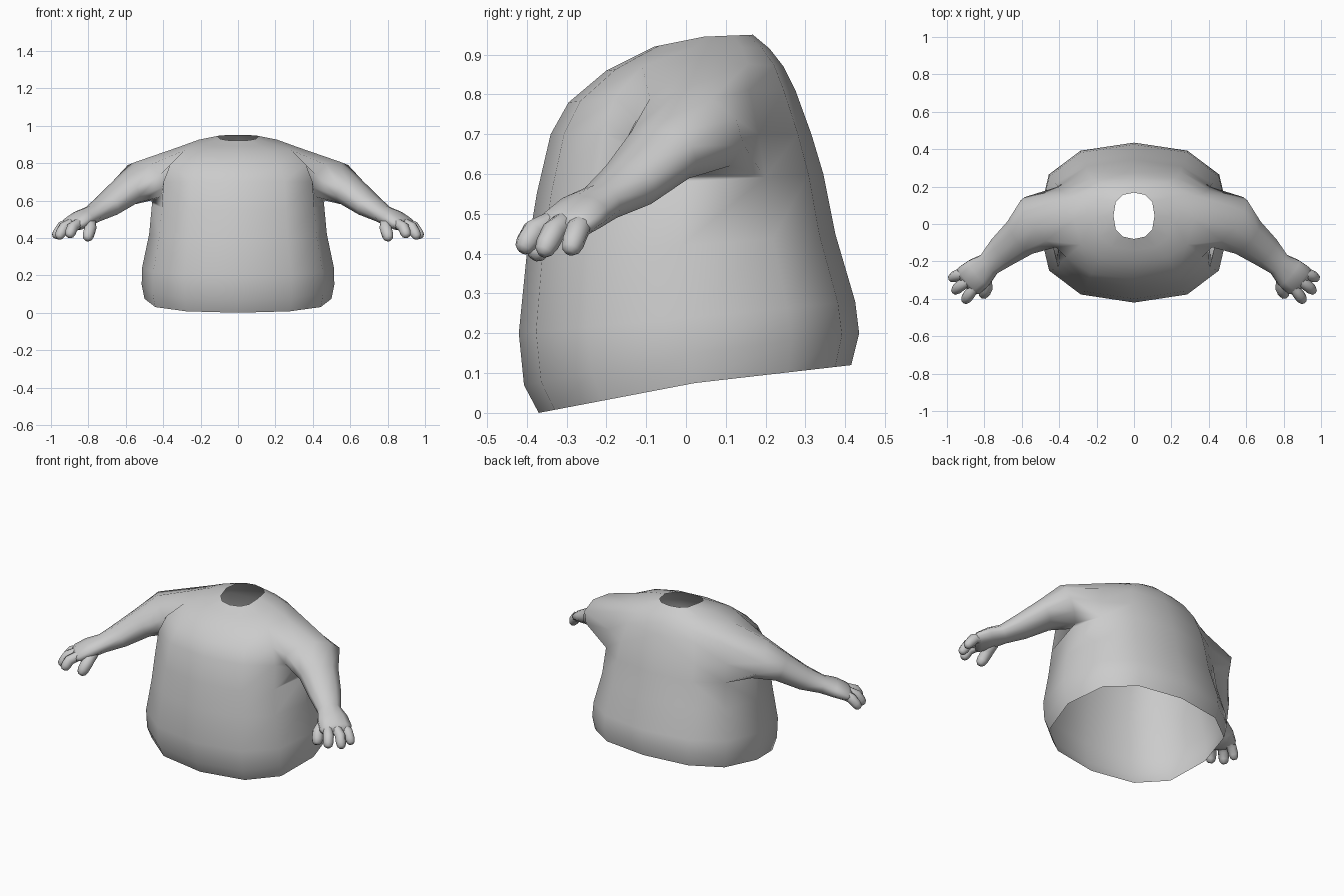
import bpy, bmesh, math
from mathutils import Vector

if "Cube" in bpy.data.objects:
    bpy.data.objects.remove(bpy.data.objects["Cube"])


def spow(v, p):
    return math.copysign(abs(v) ** p, v) if abs(v) > 1e-6 else 0.0


def tube(bm, path, sides):
    """Rings along a path of (x, y, z, half width, half height)."""
    pts = [Vector(p[:3]) for p in path]
    rings = []
    for i, p in enumerate(path):
        d = (pts[min(i + 1, len(pts) - 1)] - pts[max(i - 1, 0)]).normalized()
        h = Vector((0, 0, 1)).cross(d).normalized()
        u = d.cross(h)
        ring = []
        for k in range(sides):
            a = -math.pi / 2 + 2 * math.pi * k / sides
            ring.append(bm.verts.new(pts[i] + h * p[3] * math.cos(a) + u * p[4] * math.sin(a)))
        if rings:
            join(bm, rings[-1], ring)
        rings.append(ring)
    return rings


def join(bm, a, b):
    n = len(a)
    for k in range(n):
        bm.faces.new((a[k], a[(k + 1) % n], b[(k + 1) % n], b[k]))


def finish(bm, name):
    bmesh.ops.recalc_face_normals(bm, faces=bm.faces[:])
    me = bpy.data.meshes.new(name)
    bm.to_mesh(me)
    bm.free()
    for f in me.polygons:
        f.use_smooth = True
    ob = bpy.data.objects.new(name, me)
    bpy.context.collection.objects.link(ob)
    m = ob.modifiers.new("Mirror", 'MIRROR')
    m.use_clip = True
    return ob


# Torso half: front y, front z, back y, back z, half width, side z
rows = [
    (-.37, .00, .415, .12, .50, .075),
    (-.407, .07, .435, .20, .515, .15),
    (-.42, .20, .425, .28, .513, .24),
    (-.40, .40, .375, .45, .475, .42),
    (-.375, .55, .345, .60, .46, .58),
    (-.34, .70, .315, .70, .45, .70),
    (-.295, .78, .275, .81, .41, .81),
    (-.20, .86, .245, .87, .32, .885),
    (-.14, .89, .21, .915, .21, .925),
    (-.08, .92, .168, .95, .11, .945),
]
bm = bmesh.new()
grid = []
for yf, zf, yb, zb, w, zs in rows:
    line = []
    for k in range(7):
        t = math.pi * k / 6
        c = spow(math.cos(t), .75)
        x = w * spow(math.sin(t), .85) if 0 < k < 6 else 0
        y = (yf + yb) / 2 - (yb - yf) / 2 * c
        z = zs + ((zf if c > 0 else zb) - zs) * abs(c)
        line.append(bm.verts.new((x, y, z)))
    grid.append(line)
for r in range(len(rows) - 1):
    for k in range(6):
        if 4 <= r < 7 and k in (2, 3):
            continue  # opening for the arm
        bm.faces.new((grid[r][k], grid[r][k + 1], grid[r + 1][k + 1], grid[r + 1][k]))

# Arm and palm, joined to the shoulder opening
arm = tube(bm, [
    (.50, .01, .705, .165, .115),
    (.60, -.065, .648, .115, .082),
    (.70, -.145, .572, .092, .066),
    (.775, -.215, .527, .068, .05),
    (.83, -.262, .503, .09, .048),
    (.88, -.302, .475, .095, .04),
    (.90, -.32, .46, .075, .022),
], 10)
bm.faces.new(arm[-1])
order = [(4, 3), (4, 4), (5, 4), (6, 4), (7, 4), (7, 3), (7, 2), (6, 2), (5, 2), (4, 2)]
join(bm, [grid[r][k] for r, k in order], arm[0])
# hidden inner loop: drop any vertex left loose inside the opening
bmesh.ops.delete(bm, geom=[v for v in bm.verts if not v.link_faces], context='VERTS')
finish(bm, "torso_and_arms")

# Three fingers and a thumb: base, knuckle, tip
fingers = [
    ((.86, -.25, .49), (.94, -.272, .46), (.982, -.293, .402), .029),
    ((.86, -.29, .49), (.93, -.332, .457), (.962, -.362, .397), .029),
    ((.84, -.325, .485), (.885, -.382, .457), (.905, -.413, .405), .029),
    ((.79, -.28, .49), (.79, -.345, .45), (.808, -.385, .388), .032),
]
bm = bmesh.new()
for a, b, c, r in fingers:
    a, b, c = Vector(a), Vector(b), Vector(c)
    stops = [(a, 1), (a.lerp(b, .6), 1), (b, 1.05), (b.lerp(c, .55), 1), (b.lerp(c, .85), .8), (c, .4)]
    rings = tube(bm, [(*p, r * s, r * s) for p, s in stops], 8)
    bm.faces.new(rings[-1])
finish(bm, "fingers")
